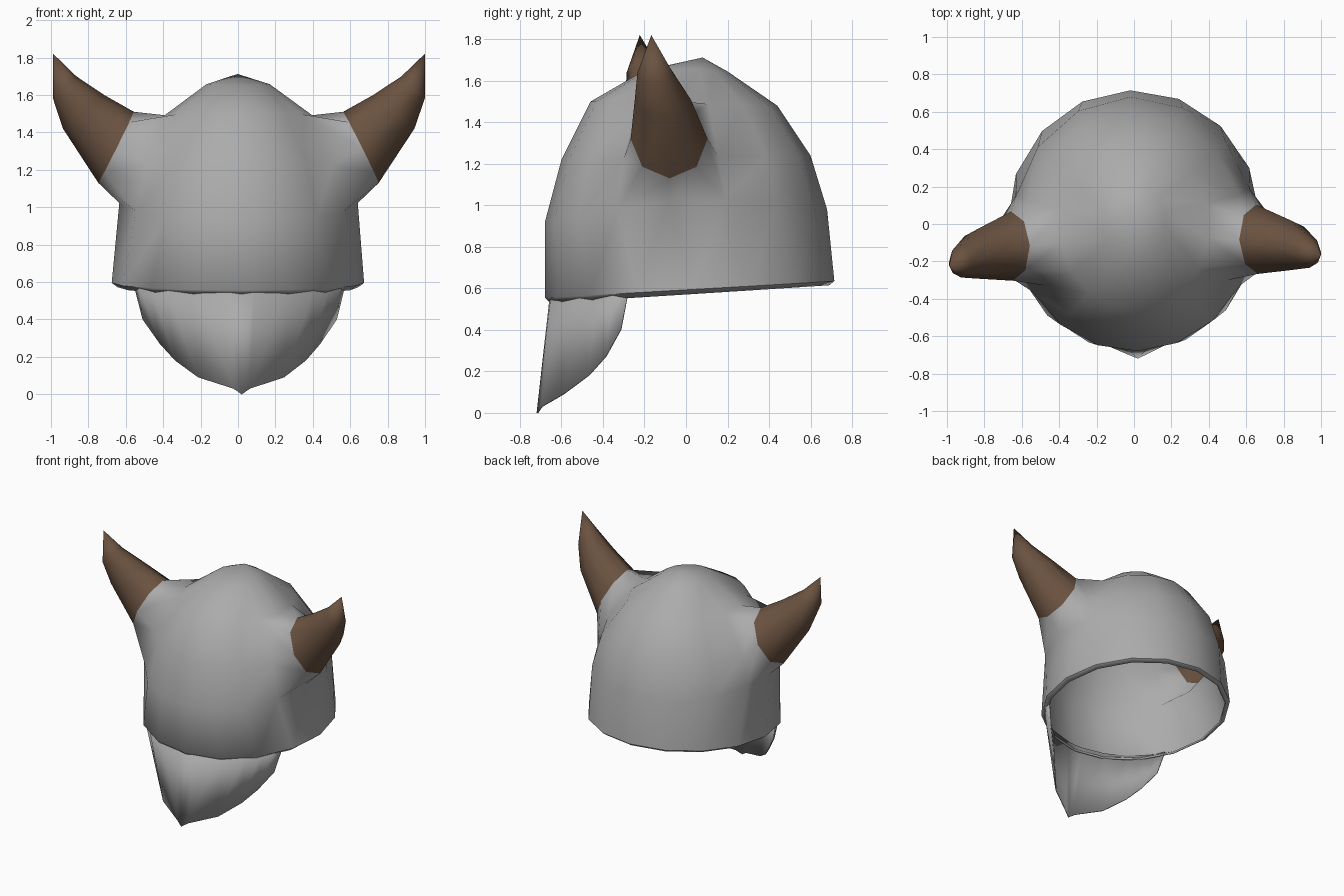
import bpy, bmesh, math
from mathutils import Matrix, Vector

if "Cube" in bpy.data.objects:
    bpy.data.objects.remove(bpy.data.objects["Cube"])

N = 16
TURN = Matrix.Rotation(math.radians(1.6), 4, 'Z')   # whole model sits slightly turned


def material(name, rgb):
    m = bpy.data.materials.new(name)
    m.diffuse_color = (*rgb, 1)
    m.use_nodes = True
    m.node_tree.nodes["Principled BSDF"].inputs["Base Color"].default_value = m.diffuse_color
    return m


steel = material("grey_steel", (0.41, 0.41, 0.41))
horn_brown = material("horn_brown", (0.145, 0.085, 0.052))


def finish(bm, name, mats, thickness):
    bmesh.ops.recalc_face_normals(bm, faces=bm.faces)
    bm.transform(TURN)
    me = bpy.data.meshes.new(name)
    bm.to_mesh(me)
    bm.free()
    ob = bpy.data.objects.new(name, me)
    bpy.context.collection.objects.link(ob)
    for m in mats:
        me.materials.append(m)
    sol = ob.modifiers.new("thickness", 'SOLIDIFY')
    sol.thickness = thickness
    sol.offset = -1
    bpy.context.view_layer.objects.active = ob
    ob.select_set(True)
    bpy.ops.object.shade_smooth_by_angle(angle=math.radians(50))
    ob.select_set(False)
    return ob


# Helmet dome: tilted rings (front y, front z, back y, back z, half width, sideways warp, side lift)
RINGS = [
    (-0.655, 0.53, 0.69, 0.615, 0.645, 0.00, 0.00),
    (-0.68, 0.555, 0.715, 0.635, 0.675, 0.00, 0.00),
    (-0.68, 0.92, 0.68, 0.98, 0.645, 0.15, 0.08),
    (-0.60, 1.22, 0.60, 1.24, 0.58, 0.17, 0.00),
    (-0.46, 1.50, 0.44, 1.48, 0.40, 0.17, 0.00),
    (-0.20, 1.65, 0.20, 1.645, 0.17, 0.10, 0.01),
]
bm = bmesh.new()
rings = []
for yf, zf, yb, zb, hw, warp, lift in RINGS:
    ring = []
    for i in range(N):
        a = 2 * math.pi * i / N
        a -= warp * math.cos(a)
        s = math.sin(a)
        y = (yf + yb) / 2 + (yb - yf) / 2 * s
        z = (zf + zb) / 2 + (zb - zf) / 2 * s + lift * math.cos(a) ** 4
        ring.append(bm.verts.new((hw * math.cos(a), y, z)))
    rings.append(ring)

HOLE = {(j, i) for j in (2, 3) for i in (N - 1, 0, 7, 8)}   # faces replaced by horns
for j in range(len(rings) - 1):
    for i in range(N):
        if (j, i) not in HOLE:
            k = (i + 1) % N
            bm.faces.new((rings[j][i], rings[j][k], rings[j + 1][k], rings[j + 1][i]))
apex = bm.verts.new((0, 0.08, 1.712))
for i in range(N):
    bm.faces.new((rings[-1][i], rings[-1][(i + 1) % N], apex))

# Horns grow out of the holes: (bottom x, z), (top x, z), centre y, half width
HORN = [
    ((0.75, 1.13), (0.56, 1.51), -0.10, 0.185),
    ((0.94, 1.42), (0.72, 1.60), -0.135, 0.135),
    ((0.994, 1.58), (0.87, 1.70), -0.175, 0.085),
]
r1, r2, r3 = rings[2:5]
for side, c, d in ((1, 0, 1), (-1, 8, -1)):
    p, q = (c + d) % N, (c - d) % N
    prev = [r1[c], r1[p], r2[p], r3[p], r3[c], r3[q], r2[q], r1[q]]
    for level, ((bx, bz), (tx, tz), cy, w) in enumerate(HORN):
        mid = Vector(((bx + tx) / 2, cy, (bz + tz) / 2))
        down = Vector(((bx - tx) / 2, 0, (bz - tz) / 2))
        loop = []
        for k in range(8):
            a = math.pi * k / 4
            v = mid + down * math.cos(a) + Vector((0, w * math.sin(a), 0))
            loop.append(bm.verts.new((v.x * side, v.y, v.z)))
        for k in range(8):
            n = (k + 1) % 8
            f = bm.faces.new((prev[k], prev[n], loop[n], loop[k]))
            f.material_index = 1 if level else 0     # first collar stays steel
        prev = loop
    tip = bm.verts.new((0.994 * side, -0.195, 1.82))
    for k in range(8):
        bm.faces.new((prev[k], prev[(k + 1) % 8], tip)).material_index = 1
finish(bm, "horned_helmet", [steel, horn_brown], 0.015)

# Pointed face guard: strips from an arc inside the rim to the lower outline
LOWER = [(0, -0.72, 0), (0.045, -0.70, 0.03), (0.23, -0.60, 0.09),
         (0.35, -0.48, 0.18), (0.43, -0.40, 0.27), (0.52, -0.33, 0.40)]
UPPER_X = [0, 0.07, 0.25, 0.40, 0.48, 0.54]
bm = bmesh.new()
for side in (1, -1):
    low = [bm.verts.new((x * side, y, z)) for x, y, z in LOWER]
    top = [bm.verts.new((x * side, -math.sqrt(0.655 ** 2 - x * x), 0.58)) for x in UPPER_X]
    for i in range(len(low) - 1):
        bm.faces.new((low[i], low[i + 1], top[i + 1], top[i]))
    end = bm.verts.new((0.565 * side, -0.295, 0.58))
    bm.faces.new((low[-1], end, top[-1]))
bmesh.ops.remove_doubles(bm, verts=bm.verts, dist=0.0005)
finish(bm, "face_guard", [steel], 0.008)
